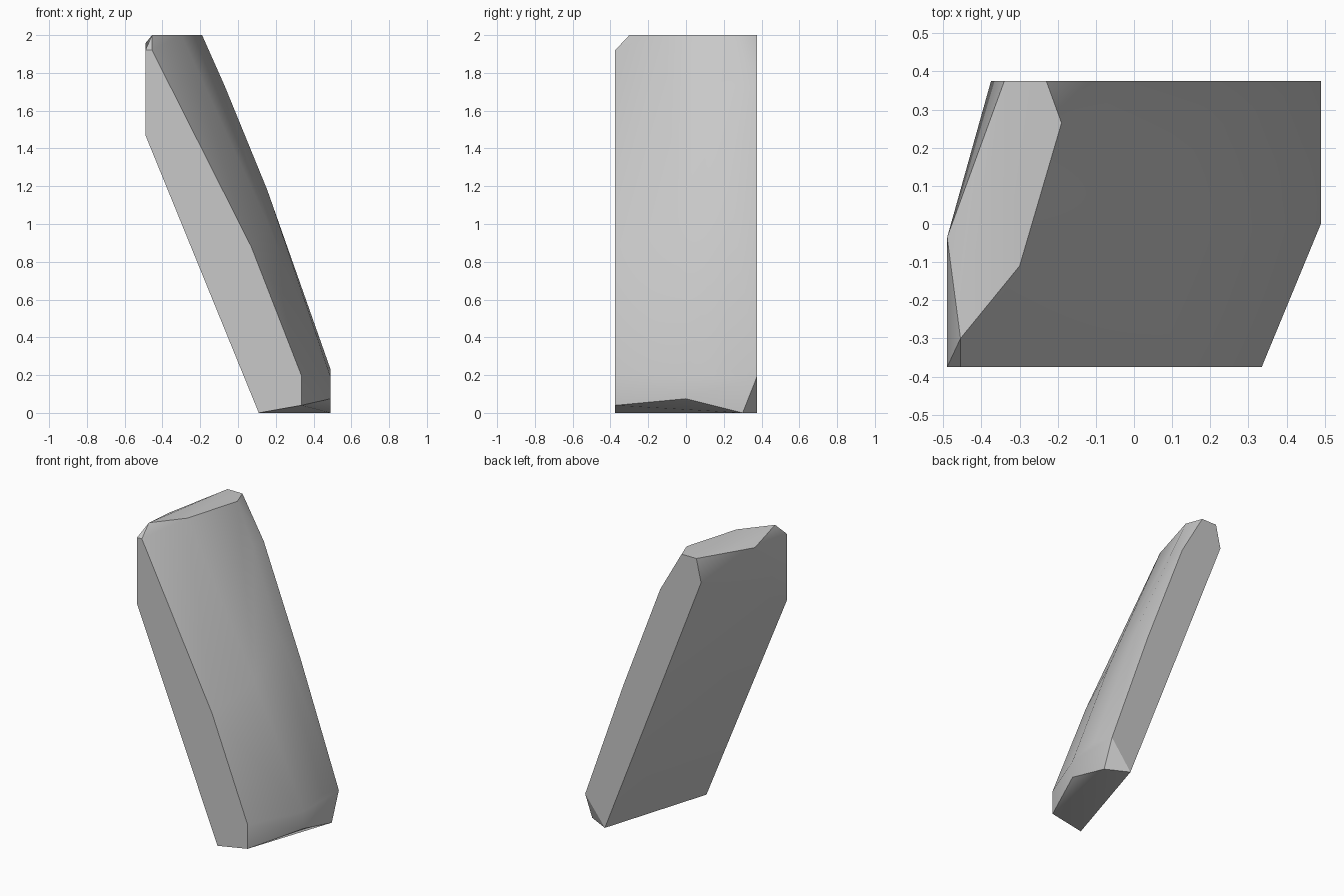
import bpy
import bmesh
import math

# Remove the default cube only
default_cube = bpy.data.objects.get("Cube")
if default_cube:
    bpy.data.objects.remove(default_cube, do_unlink=True)

FRONT, BACK = -0.375, 0.375   # flat cut sides of the slab
LEFT, RIGHT = 0.49, -0.49     # outermost cut planes
TOP = 2.0


def make_material(name, value):
    material = bpy.data.materials.new(name)
    material.use_nodes = True
    colour = (value, value, value, 1.0)
    material.diffuse_color = colour
    shader = next(n for n in material.node_tree.nodes if n.type == 'BSDF_PRINCIPLED')
    shader.inputs["Base Color"].default_value = colour
    return material


def side_profile(y, outline):
    """Turn an (x, z) outline into points on a plane of constant y."""
    return [(x, y, z) for x, z in outline]


def build_hull(name, points, material):
    """Wrap the guide points in a convex stone with clean flat cuts."""
    mesh = bpy.data.meshes.new(name)
    bm = bmesh.new()
    for point in points:
        bm.verts.new(point)
    result = bmesh.ops.convex_hull(bm, input=list(bm.verts))
    loose = set(result["geom_interior"]) | set(result["geom_unused"])
    bmesh.ops.delete(bm, geom=[v for v in loose if isinstance(v, bmesh.types.BMVert)],
                     context='VERTS')
    # Merge coplanar triangles into single facets
    bmesh.ops.dissolve_limit(bm, angle_limit=math.radians(1),
                             verts=list(bm.verts), edges=list(bm.edges))
    bmesh.ops.recalc_face_normals(bm, faces=list(bm.faces))
    bm.to_mesh(mesh)
    bm.free()
    mesh.materials.append(material)
    stone = bpy.data.objects.new(name, mesh)
    bpy.context.collection.objects.link(stone)
    return stone


# Flat front side
front_side = side_profile(FRONT, [
    (RIGHT, 1.47), (RIGHT, 1.92), (-0.455, 1.92), (0.07, 0.88),
    (0.335, 0.2), (0.335, 0.04), (0.11, 0)])

# Flat back side
back_side = side_profile(BACK, [
    (-0.375, 1.845), (-0.34, TOP), (-0.23, TOP), (-0.07, 1.72),
    (0.205, 1.0), (LEFT, 0.19), (0.343, 0)])

# Broken top facet with its worn corner
top_facet = [(-0.455, -0.3, TOP), (-0.3, -0.11, TOP), (-0.19, 0.265, TOP),
             (RIGHT, -0.035, 1.957)]

# Rounded bulge of the outer slope
outer_slope = [(-0.07, 0.26, 1.73), (0.155, 0.23, 1.18), (0.16, -0.05, 1.0)]

# Vertical cut and chipped foot
foot = [(LEFT, 0.2, 0.23), (LEFT, 0, 0.19), (LEFT, 0, 0.075), (LEFT, 0.3, 0)]

stone = build_hull("leaning_stone_slab",
                   front_side + back_side + top_facet + outer_slope + foot,
                   make_material("stone_grey", 0.58))

# Soft slope with crisp cut edges
bpy.ops.object.select_all(action='DESELECT')
stone.select_set(True)
bpy.context.view_layer.objects.active = stone
bpy.ops.object.shade_smooth_by_angle(angle=math.radians(30))
